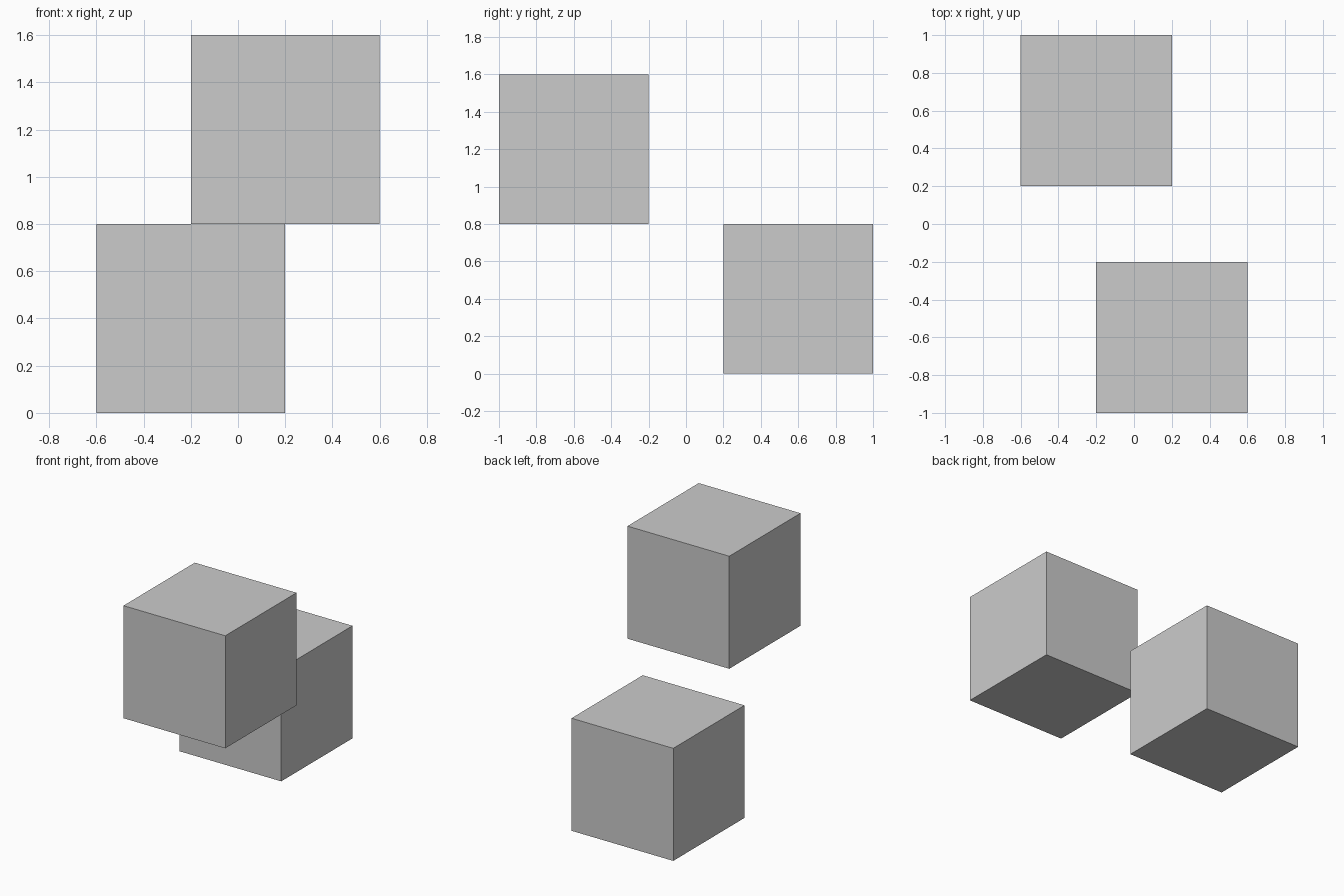
import bpy

if "Cube" in bpy.data.objects:
    bpy.data.objects.remove(bpy.data.objects["Cube"])

SIZE = 0.8


def add_cube(name, center):
    bpy.ops.mesh.primitive_cube_add(size=SIZE, location=center)
    bpy.context.object.name = name


# Two equal cubes, offset diagonally
add_cube("lower_back_cube", (-0.2, 0.6, 0.4))
add_cube("upper_front_cube", (0.2, -0.6, 1.2))
